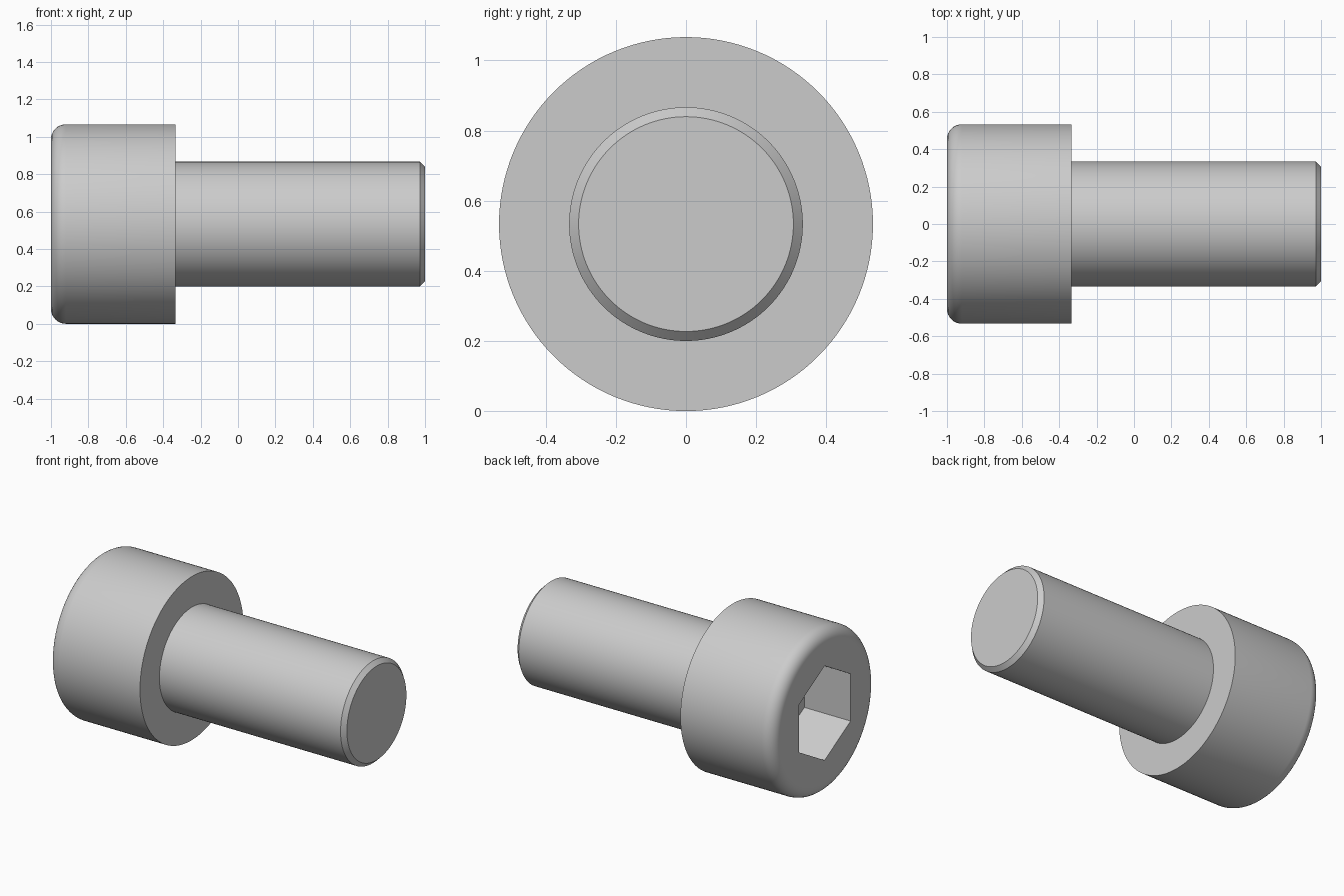
import bpy, bmesh
from math import sin, cos, pi, radians, sqrt
from mathutils import Vector

if "Cube" in bpy.data.objects:
    bpy.data.objects.remove(bpy.data.objects["Cube"])

HEAD_R, SHANK_R = 0.5333, 0.3333
HEAD_END = -0.3333
FILLET, CHAMFER = 0.08, 0.027
SOCKET_R, SOCKET_DEPTH = 0.5333 / sqrt(3), 0.3333
SEGMENTS = 128


def make_object(name, bm):
    bmesh.ops.recalc_face_normals(bm, faces=bm.faces)
    mesh = bpy.data.meshes.new(name)
    bm.to_mesh(mesh)
    bm.free()
    ob = bpy.data.objects.new(name, mesh)
    bpy.context.collection.objects.link(ob)
    ob.location.z = HEAD_R
    return ob


def loft_x(name, profile, sides):
    """Closed solid around the x axis from (x, radius) rings, with a corner pointing up."""
    bm = bmesh.new()
    angles = [2 * pi * i / sides for i in range(sides)]
    rings = [[bm.verts.new((x, r * sin(a), r * cos(a))) for a in angles]
             for x, r in profile]
    for a, b in zip(rings, rings[1:]):
        for i in range(sides):
            j = (i + 1) % sides
            bm.faces.new((a[i], a[j], b[j], b[i]))
    bm.faces.new(rings[0])
    bm.faces.new(rings[-1])
    return make_object(name, bm)


# Screw body: rounded head rim, flat underside, shank with chamfered tip
steps = 8
rim = [(-1 + FILLET * (1 - cos(t)), HEAD_R - FILLET * (1 - sin(t)))
       for t in (pi / 2 * i / steps for i in range(steps + 1))]
profile = rim + [(HEAD_END, HEAD_R), (HEAD_END, SHANK_R),
                 (1 - CHAMFER, SHANK_R), (1, SHANK_R - CHAMFER)]
screw = loft_x("cap_screw", profile, SEGMENTS)

# Hexagonal drive socket cut into the head
cutter = loft_x("socket_cutter", [(-1.2, SOCKET_R), (-1 + SOCKET_DEPTH, SOCKET_R)], 6)
cutter.hide_render = True
cut = screw.modifiers.new("socket", 'BOOLEAN')
cut.operation = 'DIFFERENCE'
cut.solver = 'EXACT'
cut.object = cutter

bpy.ops.object.select_all(action='DESELECT')
screw.select_set(True)
bpy.context.view_layer.objects.active = screw
bpy.ops.object.modifier_apply(modifier=cut.name)
bpy.data.objects.remove(cutter)

# Smooth curved surfaces, crisp edges
bpy.ops.object.shade_smooth_by_angle(angle=radians(30))
